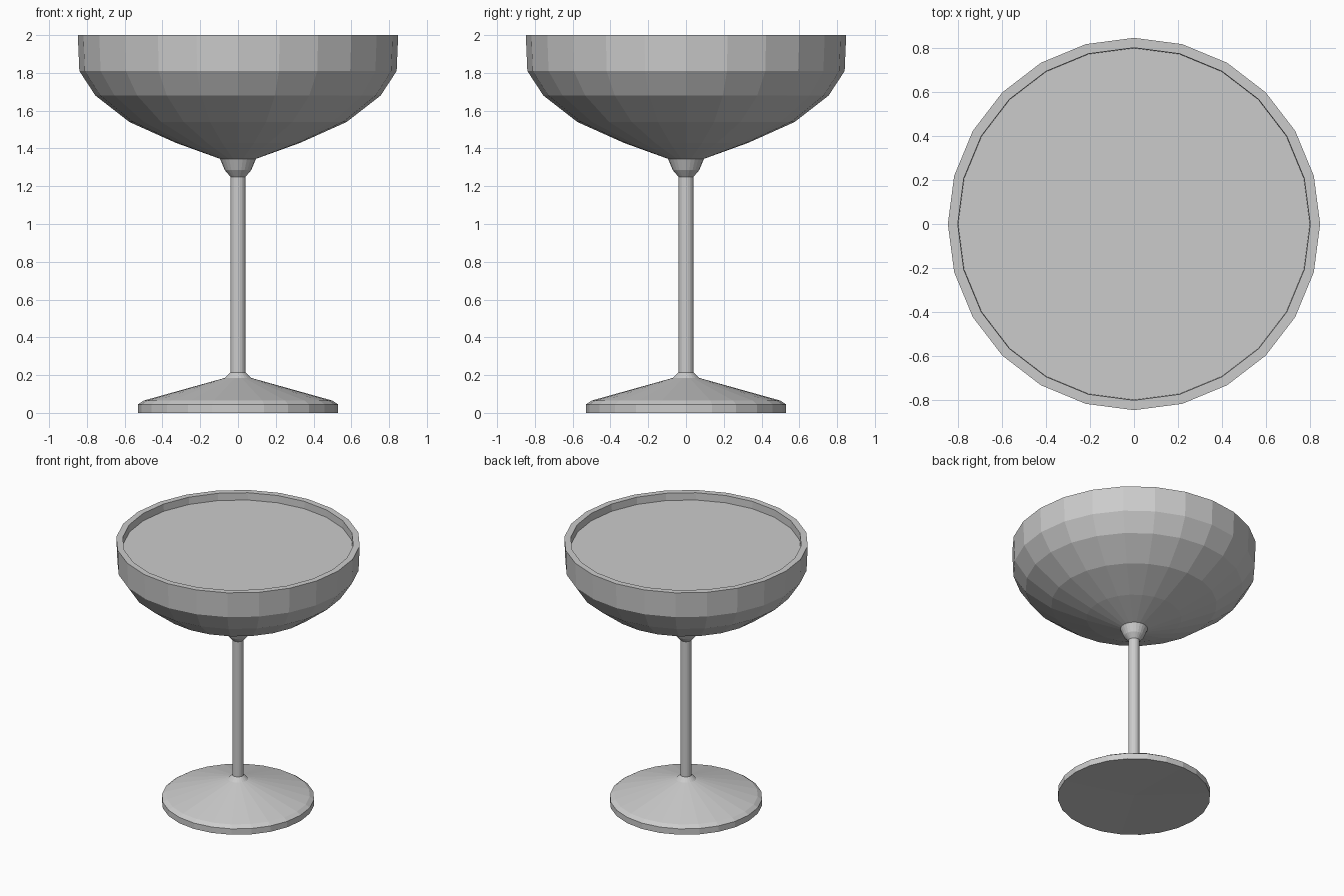
import bpy
import bmesh
from math import cos, sin, tau

SIDES = 24

cube = bpy.data.objects.get("Cube")
if cube:
    bpy.data.objects.remove(cube, do_unlink=True)

grey = bpy.data.materials.new("pale grey glass")
grey.use_nodes = True
colour = (0.6, 0.6, 0.6, 1)
grey.diffuse_color = colour
grey.node_tree.nodes["Principled BSDF"].inputs["Base Color"].default_value = colour


def lathe(name, profile):
    """Turn (radius, height) points, listed from below upwards, around z."""
    bm = bmesh.new()
    rings = []
    for r, z in profile:
        count = SIDES if r > 0 else 1
        rings.append([bm.verts.new((r * cos(tau * i / SIDES), r * sin(tau * i / SIDES), z))
                      for i in range(count)])
    for a, b in zip(rings, rings[1:]):
        for i in range(SIDES):
            j = (i + 1) % SIDES
            corners = [a[i % len(a)], a[j % len(a)], b[j % len(b)], b[i % len(b)]]
            bm.faces.new(list(dict.fromkeys(corners)))
    bmesh.ops.recalc_face_normals(bm, faces=bm.faces)
    mesh = bpy.data.meshes.new(name)
    bm.to_mesh(mesh)
    bm.free()
    mesh.materials.append(grey)
    obj = bpy.data.objects.new(name, mesh)
    bpy.context.collection.objects.link(obj)
    return obj


# Foot, stem and flared collar, with a very shallow hollow underneath
lathe("foot_and_stem", [
    (0, 0.01), (0.53, 0), (0.53, 0.045), (0.5, 0.065), (0.07, 0.185),
    (0.04, 0.215), (0.04, 1.25), (0.07, 1.285), (0.095, 1.345), (0, 1.345),
])

# Bowl with a thick wall: outside upwards, over the rim, then inside down
lathe("bowl", [
    (0, 1.345), (0.095, 1.345), (0.33, 1.43), (0.575, 1.54), (0.755, 1.68),
    (0.84, 1.81), (0.848, 2), (0.803, 2), (0.797, 1.82), (0.715, 1.71),
    (0.55, 1.58), (0.08, 1.385), (0, 1.385),
])

# Drink filling the bowl to just under the rim
lathe("drink", [
    (0, 1.39), (0.08, 1.39), (0.55, 1.585), (0.715, 1.715),
    (0.797, 1.825), (0.801, 1.945), (0, 1.945),
])
